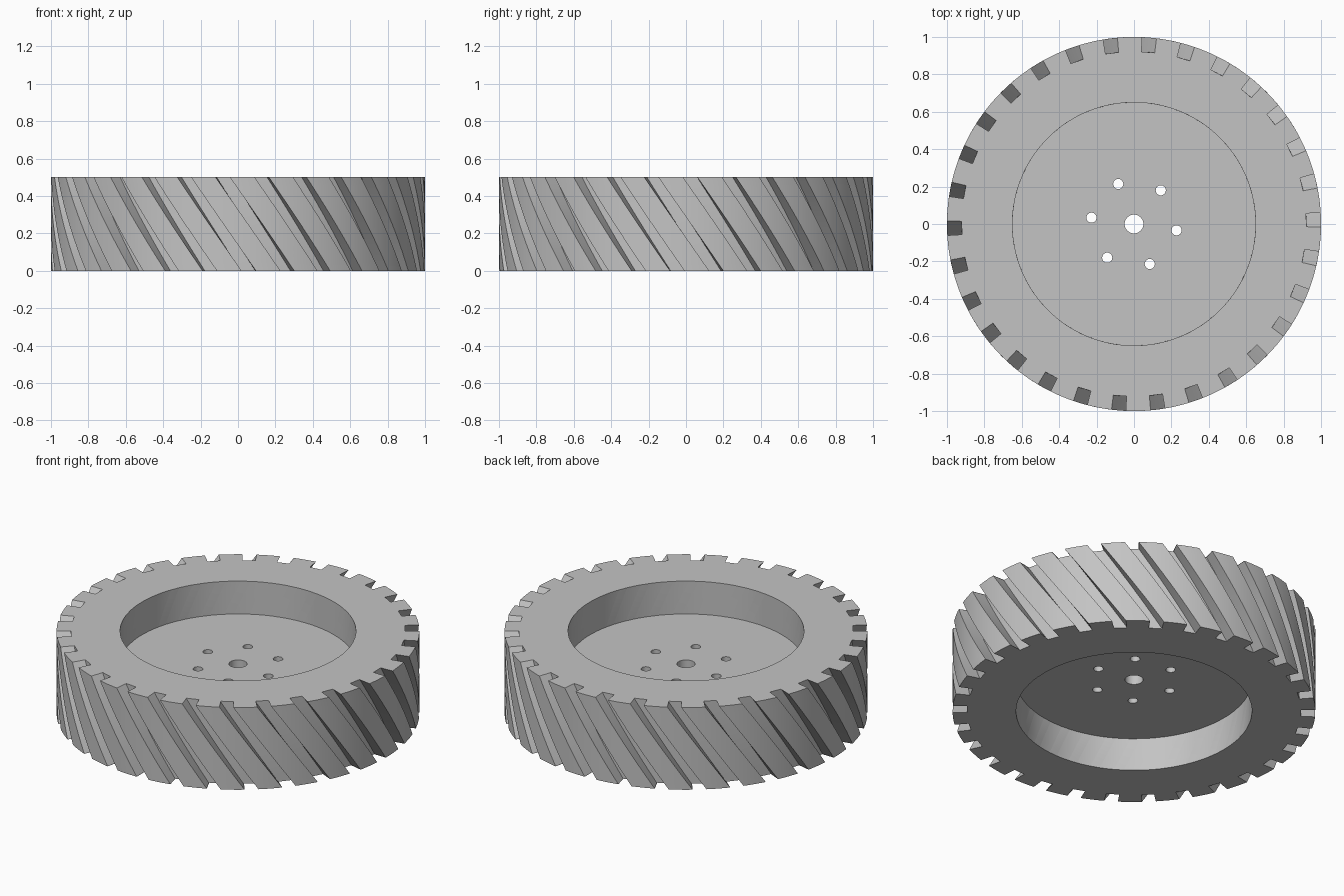
import bpy, bmesh
from math import sin, cos, radians, asin, hypot, atan2, degrees

HEIGHT, OUTER, BORE = 0.5, 1.0, 0.65
GROOVES, GROOVE_W, FLOOR = 30, 0.077, 0.922
TWIST, TOP_OFFSET = radians(20), radians(1.3)
LAYERS, LAND_STEPS = 10, 5

if "Cube" in bpy.data.objects:
    bpy.data.objects.remove(bpy.data.objects["Cube"])

grey = bpy.data.materials.new("plain grey")
grey.use_nodes = True
colour = (0.55, 0.55, 0.55, 1)
grey.diffuse_color = colour
grey.node_tree.nodes["Principled BSDF"].inputs["Base Color"].default_value = colour


def make_object(name, bm):
    bmesh.ops.recalc_face_normals(bm, faces=bm.faces)
    mesh = bpy.data.meshes.new(name)
    bm.to_mesh(mesh)
    bm.free()
    mesh.materials.append(grey)
    obj = bpy.data.objects.new(name, mesh)
    bpy.context.collection.objects.link(obj)
    return obj


def shade(obj):
    bpy.ops.object.select_all(action="DESELECT")
    obj.select_set(True)
    bpy.context.view_layer.objects.active = obj
    bpy.ops.object.shade_smooth_by_angle(angle=radians(30))


def add_cylinder(bm, x, y, z0, z1, radius, sides):
    made = bmesh.ops.create_cone(bm, cap_ends=True, segments=sides, radius1=radius,
                                 radius2=radius, depth=z1 - z0)
    bmesh.ops.translate(bm, verts=made["verts"], vec=(x, y, (z0 + z1) / 2))


# Toothed outline as (angle, radius): a parallel-sided groove, then a curved land
pitch = radians(360 / GROOVES)
half_out = asin(GROOVE_W / 2 / OUTER)
half_in = asin(GROOVE_W / 2 / FLOOR)
land = pitch - 2 * half_out
outline = []
for g in range(GROOVES):
    a = g * pitch + TOP_OFFSET
    outline += [(a - half_in, FLOOR), (a + half_in, FLOOR)]
    outline += [(a + half_out + land * i / LAND_STEPS, OUTER) for i in range(LAND_STEPS + 1)]

# Tread ring: the outline twisted up the height, with a through bore
bm = bmesh.new()
outer_rows, bore_rows = [], []
for k in range(LAYERS + 1):
    t = k / LAYERS
    turn = TWIST * (1 - t)
    ring = [(cos(a + turn), sin(a + turn), r) for a, r in outline]
    outer_rows.append([bm.verts.new((c * r, s * r, t * HEIGHT)) for c, s, r in ring])
    bore_rows.append([bm.verts.new((c * BORE, s * BORE, t * HEIGHT)) for c, s, r in ring])


def bridge(row_a, row_b):
    for i in range(len(row_a)):
        j = (i + 1) % len(row_a)
        bm.faces.new((row_a[i], row_a[j], row_b[j], row_b[i]))


for rows in (outer_rows, bore_rows):
    for low, high in zip(rows, rows[1:]):
        bridge(low, high)
for k in (0, LAYERS):
    bridge(outer_rows[k], bore_rows[k])
shade(make_object("tread_ring", bm))

# Hub disc, set into the bore halfway up
bm = bmesh.new()
add_cylinder(bm, 0, 0, 0.2, 0.3, BORE + 0.01, 128)
disc = make_object("hub_disc", bm)

# Axle hole and bolt holes
bm = bmesh.new()
add_cylinder(bm, 0, 0, 0.1, 0.4, 0.05, 48)
for i in range(6):
    a = radians(60 * i - 8.5)
    add_cylinder(bm, 0.23 * cos(a), 0.23 * sin(a), 0.1, 0.4, 0.027, 32)
cutter = make_object("hole_cutter", bm)
cutter.hide_render = True

cut = disc.modifiers.new("holes", "BOOLEAN")
cut.operation, cut.solver, cut.object = "DIFFERENCE", "EXACT", cutter
bpy.ops.object.select_all(action="DESELECT")
bpy.context.view_layer.objects.active = disc
disc.select_set(True)
bpy.ops.object.modifier_apply(modifier=cut.name)
bpy.data.objects.remove(cutter)
shade(disc)
